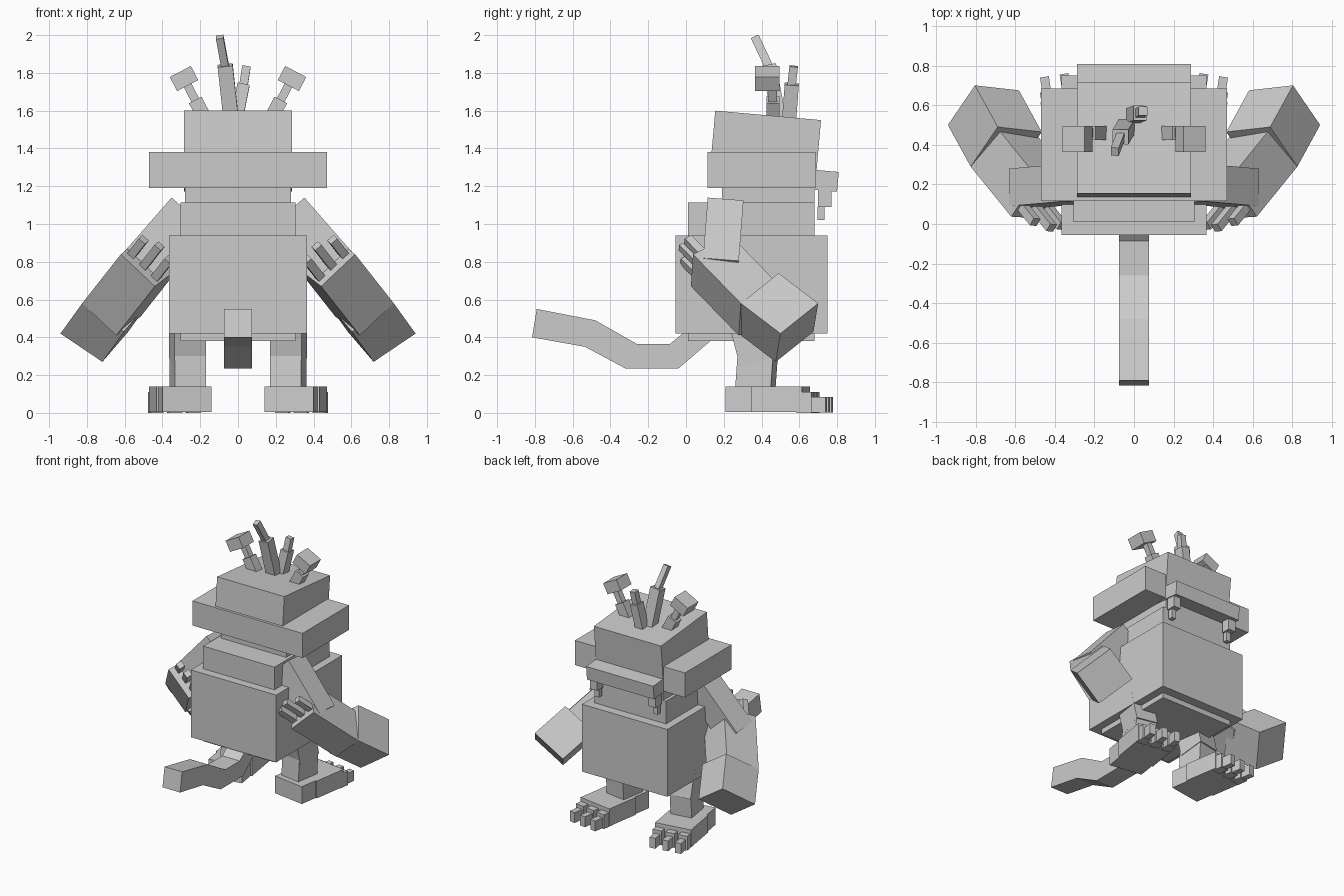
import bpy, bmesh, math
from mathutils import Vector as V

if "Cube" in bpy.data.objects:
    bpy.data.objects.remove(bpy.data.objects["Cube"], do_unlink=True)

grey = bpy.data.materials.new("plain_grey")
grey.use_nodes = True
grey.diffuse_color = (0.6, 0.6, 0.6, 1)
grey.node_tree.nodes["Principled BSDF"].inputs["Base Color"].default_value = (0.6, 0.6, 0.6, 1)


def finish(name, bm):
    bmesh.ops.recalc_face_normals(bm, faces=bm.faces)
    me = bpy.data.meshes.new(name)
    bm.to_mesh(me)
    bm.free()
    me.materials.append(grey)
    ob = bpy.data.objects.new(name, me)
    bpy.context.collection.objects.link(ob)
    return ob


def frame_box(name, corner, u, v, w):
    """Box spanned by three edge vectors from a corner."""
    bm = bmesh.new()
    bmesh.ops.create_cube(bm, size=1)
    for vert in bm.verts:
        a, b, c = vert.co + V((0.5, 0.5, 0.5))
        vert.co = V(corner) + V(u) * a + V(v) * b + V(w) * c
    return finish(name, bm)


def block(name, x0, x1, y0, y1, z0, z1):
    return frame_box(name, (x0, y0, z0), (x1 - x0, 0, 0), (0, y1 - y0, 0), (0, 0, z1 - z0))


def limb(name, start, end, width, depth, side=(1, 0, 0)):
    """Box running from start to end; width is measured along the side hint."""
    p, q, side = V(start), V(end), V(side)
    axis = (q - p).normalized()
    r = (side - axis * side.dot(axis)).normalized()
    t = axis.cross(r)
    return frame_box(name, p - r * width / 2 - t * depth / 2, q - p, r * width, t * depth)


# Torso
block("belly", -0.365, 0.365, -0.055, 0.75, 0.42, 0.94)
block("torso_core", -0.305, 0.305, 0.01, 0.68, 0.38, 1.115)
block("neck", -0.28, 0.28, 0.19, 0.68, 1.1, 1.2)

# Head
block("head_brim", -0.47, 0.47, 0.115, 0.685, 1.19, 1.38)
tilt = math.radians(5.1)
back = V((0, math.cos(tilt), -math.sin(tilt)))
down = V((0, -math.sin(tilt), -math.cos(tilt)))
frame_box("head_crown", (-0.287, 0.155, 1.6), (0.574, 0, 0), back * 0.562, down * 0.37)
frame_box("snout", (-0.287, 0.5, 1.303), (0.574, 0, 0), back * 0.31, down * 0.105)

# Tail, an extruded side profile
profile = [(-0.79, 0.55), (-0.815, 0.4), (-0.535, 0.35), (-0.32, 0.235), (-0.04, 0.235),
           (0.14, 0.39), (0.08, 0.5), (-0.085, 0.365), (-0.26, 0.365), (-0.48, 0.49)]
bm = bmesh.new()
face = bm.faces.new([bm.verts.new((-0.075, y, z)) for y, z in profile])
ext = bmesh.ops.extrude_face_region(bm, geom=[face])
bmesh.ops.translate(bm, vec=(0.15, 0, 0),
                    verts=[g for g in ext["geom"] if isinstance(g, bmesh.types.BMVert)])
finish("tail", bm)

# Head antennae
limb("long_antenna_base", (-0.035, 0.495, 1.54), (-0.068, 0.44, 1.84), 0.08, 0.075)
limb("long_antenna_tip", (-0.064, 0.45, 1.81), (-0.097, 0.365, 1.99), 0.04, 0.045)
limb("short_antenna_base", (-0.01, 0.545, 1.54), (0.03, 0.56, 1.74), 0.065, 0.075)
limb("short_antenna_tip", (0.027, 0.558, 1.72), (0.045, 0.57, 1.835), 0.045, 0.045)

toe_out = math.radians(9)
for s, tag in ((1, "left"), (-1, "right")):
    def m(x, y, z):
        return V((s * x, y, z))

    # Eye stalks
    up = m(0.464, 0, 0.886)
    eye = m(0.286, 0.43, 1.77)
    root = eye + V((0, 0.03, 0)) - up * 0.248
    limb(tag + "_eye_socket", root, root + up * 0.12, 0.075, 0.07)
    limb(tag + "_eye_stalk", root, root + up * 0.23, 0.045, 0.045)
    limb(tag + "_eye", eye - up * 0.042, eye + up * 0.042, 0.126, 0.132)

    # Fangs under the snout
    x = s * 0.25
    block(tag + "_fang", x - 0.03, x + 0.03, 0.7, 0.77, 1.09, 1.19)
    block(tag + "_fang_tip", x - 0.018, x + 0.018, 0.697, 0.732, 1.02, 1.09)

    # Arm with a heavy forearm, elbow and claws
    limb(tag + "_upper_arm", m(0.28, 0.205, 1.07), m(0.56, 0.18, 0.75), 0.19, 0.19)
    wrist = m(0.62, 0.037, 0.84)
    along, across, over = m(0.205, 0.253, -0.26), m(-0.18, -0.011, -0.17), m(-0.13, 0.2, 0.1)
    frame_box(tag + "_forearm", wrist, along, across, over)
    frame_box(tag + "_elbow", m(0.825, 0.29, 0.58), m(0.115, 0.21, -0.16),
              m(-0.222, -0.025, -0.15), m(-0.137, 0.2, 0.16))
    for i, (t, reach) in enumerate(((0.15, 0.3), (0.5, 0.4), (0.85, 0.35))):
        base = wrist + across * t + over * 0.25
        limb(f"{tag}_finger_{i + 1}", base + along * 0.1, base - along * reach,
             0.045, 0.045, across)

    # Leg, foot and toes, turned slightly outward
    fwd = m(math.sin(toe_out), math.cos(toe_out), 0)
    side = m(math.cos(toe_out), -math.sin(toe_out), 0)
    limb(tag + "_shin", m(0.267, 0.365, 0.1), m(0.267, 0.38, 0.31), 0.165, 0.19, side)
    limb(tag + "_thigh", m(0.267, 0.39, 0.27), m(0.267, 0.33, 0.5), 0.17, 0.19, side)
    heel = m(0.27, 0.23, 0.073)
    limb(tag + "_heel", heel, heel + fwd * 0.16, 0.26, 0.134, side)
    limb(tag + "_foot", heel + fwd * 0.14, heel + fwd * 0.41, 0.28, 0.134, side)
    for i in (-1, 0, 1):
        toe = heel + side * (i * 0.1)
        toe.z = 0.055
        limb(f"{tag}_toe_{i + 2}", toe + fwd * 0.38, toe + fwd * 0.46, 0.07, 0.11, side)
        toe.z = 0.043
        limb(f"{tag}_claw_{i + 2}", toe + fwd * 0.44, toe + fwd * 0.535, 0.045, 0.08, side)
